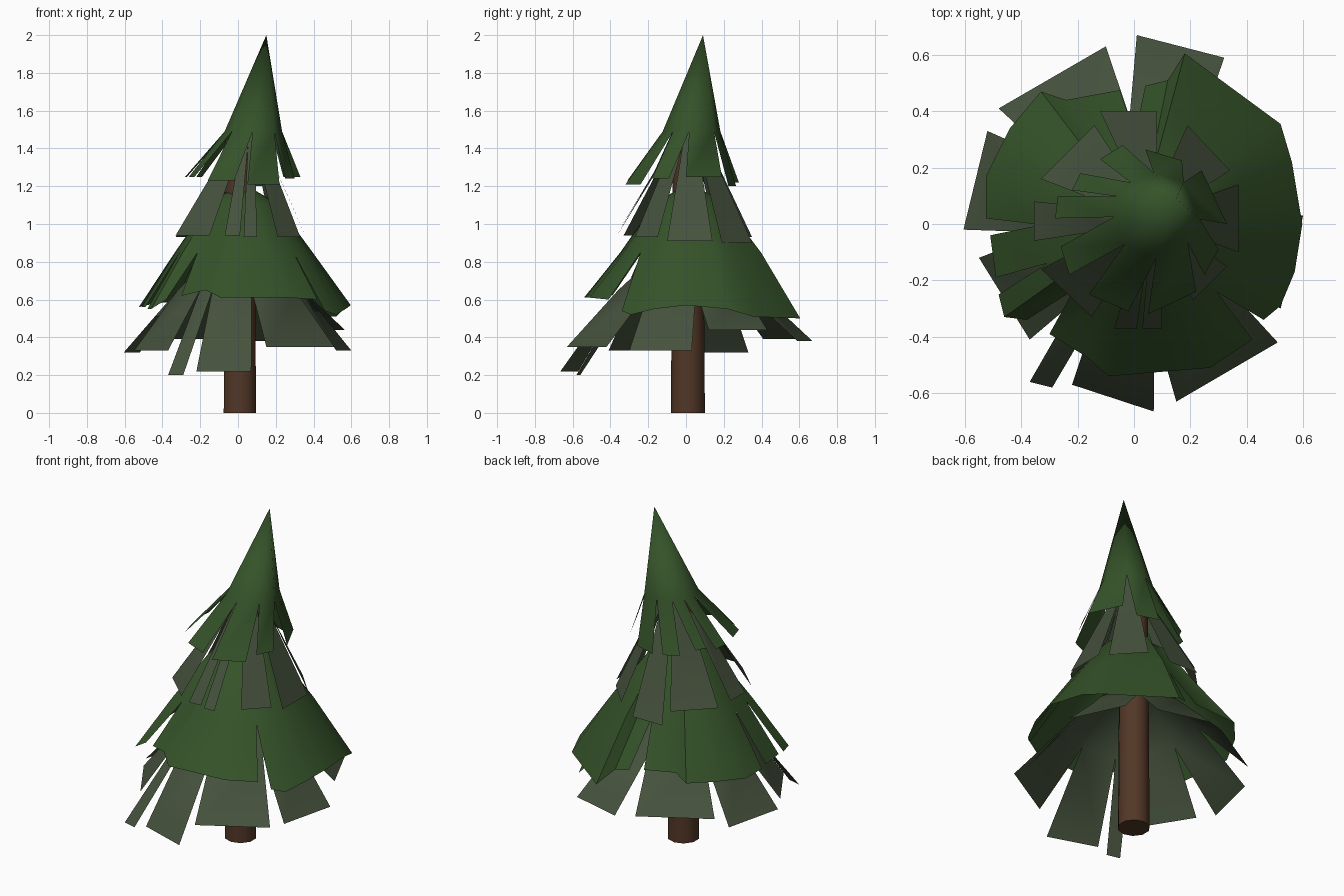
import bpy, bmesh, math


def material(name, rgb):
    m = bpy.data.materials.new(name)
    m.diffuse_color = (*rgb, 1)
    return m


GREEN = material("needle green", (0.035, 0.085, 0.022))
GREY = material("grey green", (0.06, 0.083, 0.046))
BROWN = material("bark brown", (0.085, 0.038, 0.02))


def finish(bm, name, mat, angle):
    me = bpy.data.meshes.new(name)
    bm.to_mesh(me)
    bm.free()
    me.materials.append(mat)
    ob = bpy.data.objects.new(name, me)
    bpy.context.collection.objects.link(ob)
    bpy.ops.object.select_all(action='DESELECT')
    ob.select_set(True)
    bpy.context.view_layer.objects.active = ob
    bpy.ops.object.shade_smooth_by_angle(angle=math.radians(angle))
    return ob


def layer(name, mat, flaps, base, levels, apex, angle=40):
    """Skirt of separate hanging flaps that join into a cone above the slits.
    flaps: lists of hem points, counter-clockwise.
    levels: (fraction of hem radius, centre x, centre y, z)."""
    bm = bmesh.new()
    n = len(flaps)
    # directions where neighbouring flaps meet at the top of a slit
    split = [((flaps[i - 1][-1][0] + f[0][0]) / 2, (flaps[i - 1][-1][1] + f[0][1]) / 2)
             for i, f in enumerate(flaps)]
    ring, hem = [], []
    for i, f in enumerate(flaps):
        ring += [split[i]] + [p[:2] for p in f[1:-1]]
        hem.append([bm.verts.new(p) for p in f])
    rows = [[bm.verts.new((cx + k * (x - base[0]), cy + k * (y - base[1]), z)) for x, y in ring]
            for k, cx, cy, z in levels]
    m, j = len(ring), 0
    for h in hem:
        for a, b in zip(h, h[1:]):
            bm.faces.new((a, b, rows[0][(j + 1) % m], rows[0][j]))
            j += 1
    for lo, hi in zip(rows, rows[1:]):
        for i in range(m):
            bm.faces.new((lo[i], lo[(i + 1) % m], hi[(i + 1) % m], hi[i]))
    top = bm.verts.new(apex)
    for i in range(m):
        bm.faces.new((rows[-1][i], rows[-1][(i + 1) % m], top))
    return finish(bm, name, mat, angle)


def straight(rows):
    """Flaps with a level straight hem: x1, y1, x2, y2, z."""
    return [[(a, b, z), (c, d, z)] for a, b, c, d, z in rows]


# trunk
bm = bmesh.new()
bmesh.ops.create_cone(bm, cap_ends=True, segments=10, radius1=0.09, radius2=0.08, depth=1.45)
bmesh.ops.translate(bm, verts=bm.verts, vec=(0.01, 0.01, 0.725))
finish(bm, "trunk", BROWN, 50)

# lowest grey layer
layer("lower_grey_branches", GREY, straight([
    (0.52, -0.30, 0.60, 0.03, 0.33), (0.565, 0.12, 0.42, 0.43, 0.44),
    (0.32, 0.59, 0.01, 0.67, 0.38), (-0.10, 0.63, -0.48, 0.41, 0.39),
    (-0.52, 0.33, -0.605, -0.02, 0.32), (-0.55, -0.12, -0.37, -0.41, 0.33),
    (-0.37, -0.56, -0.29, -0.58, 0.20), (-0.22, -0.57, 0.07, -0.665, 0.22),
    (0.15, -0.63, 0.51, -0.42, 0.35)]),
    (0, 0), [(0.57, 0.01, 0.01, 0.65)], (0.02, 0.02, 1.0))

# wide green layer
layer("lower_green_branches", GREEN, [
    [(0.46, -0.34, 0.54), (0.52, -0.29, 0.52), (0.57, -0.17, 0.55), (0.597, 0.0, 0.57),
     (0.56, 0.22, 0.55), (0.52, 0.355, 0.51), (0.18, 0.605, 0.50), (0.12, 0.51, 0.57),
     (0.04, 0.49, 0.58)],
    [(-0.05, 0.475, 0.60), (-0.24, 0.44, 0.62), (-0.33, 0.47, 0.59), (-0.44, 0.34, 0.58),
     (-0.525, 0.17, 0.56), (-0.525, 0.02, 0.56)],
    [(-0.51, -0.04, 0.56), (-0.49, -0.19, 0.56)],
    [(-0.48, -0.25, 0.55), (-0.46, -0.33, 0.55), (-0.38, -0.34, 0.60)],
    [(-0.30, -0.39, 0.62), (-0.17, -0.47, 0.65), (-0.09, -0.54, 0.61), (0.27, -0.51, 0.61),
     (0.42, -0.41, 0.60)]],
    (0.02, 0.01), [(0.65, 0.02, 0.01, 0.85), (0.32, 0.02, 0.01, 1.11)], (0.02, 0.02, 1.22))

# upper grey layer
layer("upper_grey_branches", GREY, straight([
    (0.37, -0.10, 0.37, 0.14, 0.91), (0.34, 0.19, 0.19, 0.35, 0.90),
    (0.08, 0.40, -0.12, 0.40, 0.86), (-0.14, 0.35, -0.33, 0.16, 0.93),
    (-0.355, 0.08, -0.355, -0.06, 0.95), (-0.33, -0.16, -0.15, -0.33, 0.94),
    (-0.07, -0.37, 0.01, -0.37, 0.94), (0.03, -0.37, 0.10, -0.37, 0.93),
    (0.21, -0.27, 0.33, -0.15, 0.93)]),
    (0.01, 0.01), [(0.27, 0.05, 0.02, 1.42)], (0.07, 0.04, 1.62))

# green top
layer("green_tree_top", GREEN, straight([
    (0.33, 0.0, 0.24, 0.19, 1.25), (0.17, 0.225, 0.04, 0.265, 1.20),
    (-0.04, 0.28, -0.12, 0.23, 1.22), (-0.19, 0.18, -0.22, 0.12, 1.25),
    (-0.27, 0.10, -0.28, 0.02, 1.25), (-0.26, -0.08, -0.23, -0.18, 1.25),
    (-0.16, -0.25, -0.02, -0.31, 1.23), (0.05, -0.32, 0.22, -0.24, 1.21),
    (0.25, -0.18, 0.30, -0.09, 1.24)]),
    (0.02, -0.02), [(0.52, 0.08, 0.03, 1.49)], (0.15, 0.09, 2.0), 50)
